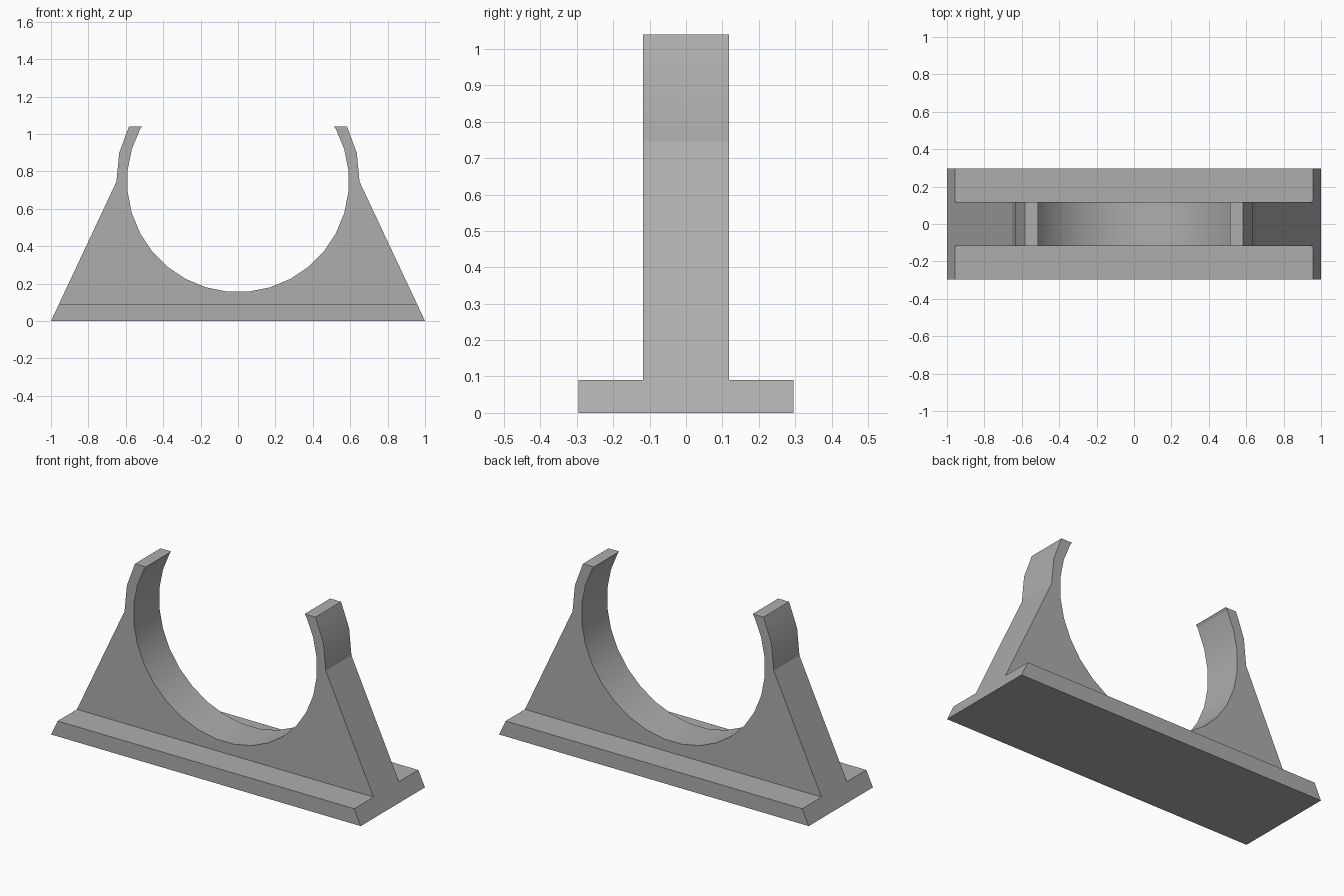
import bpy
import bmesh
from math import cos, sin, pi, radians

cube = bpy.data.objects.get("Cube")
if cube:
    bpy.data.objects.remove(cube, do_unlink=True)

TOP, FLANGE_H = 1.04, 0.09
WEB_Y, FLANGE_Y = 0.118, 0.296
RADIUS, CENTRE_Z, SEGMENTS = 0.593, 0.748, 32

grey = bpy.data.materials.new("plain grey")
grey.use_nodes = True
grey.diffuse_color = (0.42, 0.42, 0.42, 1)
grey.node_tree.nodes["Principled BSDF"].inputs["Base Color"].default_value = grey.diffuse_color

# Half profile of the cradle: sloped side, clip arm, then the round seat
half = [(1.0, 0.0), (0.65, 0.745), (0.635, 0.90), (0.583, TOP), (0.513, TOP)]
step = 2 * pi / SEGMENTS
for i in range(10, -1, -1):
    a = -pi / 2 + (i + 0.5) * step
    half.append((RADIUS * cos(a), CENTRE_Z + RADIUS * sin(a)))
profile = half + [(-x, z) for x, z in reversed(half)]

# Upright web, extruded from the profile
bm = bmesh.new()
face = bm.faces.new([bm.verts.new((x, -WEB_Y, z)) for x, z in profile])
ext = bmesh.ops.extrude_face_region(bm, geom=[face], use_keep_orig=True)
moved = [v for v in ext["geom"] if isinstance(v, bmesh.types.BMVert)]
bmesh.ops.translate(bm, verts=moved, vec=(0, 2 * WEB_Y, 0))
bmesh.ops.recalc_face_normals(bm, faces=bm.faces[:])

# Foot flanges, pulled out of the lower strip on both sides
bmesh.ops.bisect_plane(bm, geom=bm.verts[:] + bm.edges[:] + bm.faces[:],
                       plane_co=(0, 0, FLANGE_H), plane_no=(0, 0, 1))
for side in (-1, 1):
    bm.normal_update()
    strip = [f for f in bm.faces if f.normal.y * side > 0.9
             and max(v.co.z for v in f.verts) < FLANGE_H + 0.001]
    ext = bmesh.ops.extrude_face_region(bm, geom=strip)
    moved = [v for v in ext["geom"] if isinstance(v, bmesh.types.BMVert)]
    bmesh.ops.translate(bm, verts=moved, vec=(0, side * (FLANGE_Y - WEB_Y), 0))

# Merge coplanar faces into clean ones
bmesh.ops.dissolve_limit(bm, angle_limit=radians(0.5), verts=bm.verts[:], edges=bm.edges[:])
bmesh.ops.recalc_face_normals(bm, faces=bm.faces[:])

mesh = bpy.data.meshes.new("pipe_cradle")
bm.to_mesh(mesh)
bm.free()
mesh.materials.append(grey)
cradle = bpy.data.objects.new("pipe_cradle", mesh)
bpy.context.collection.objects.link(cradle)

# Smooth the round seat and clip arms, keep the other edges crisp
bpy.ops.object.select_all(action="DESELECT")
cradle.select_set(True)
bpy.context.view_layer.objects.active = cradle
bpy.ops.object.shade_smooth_by_angle(angle=radians(16))
